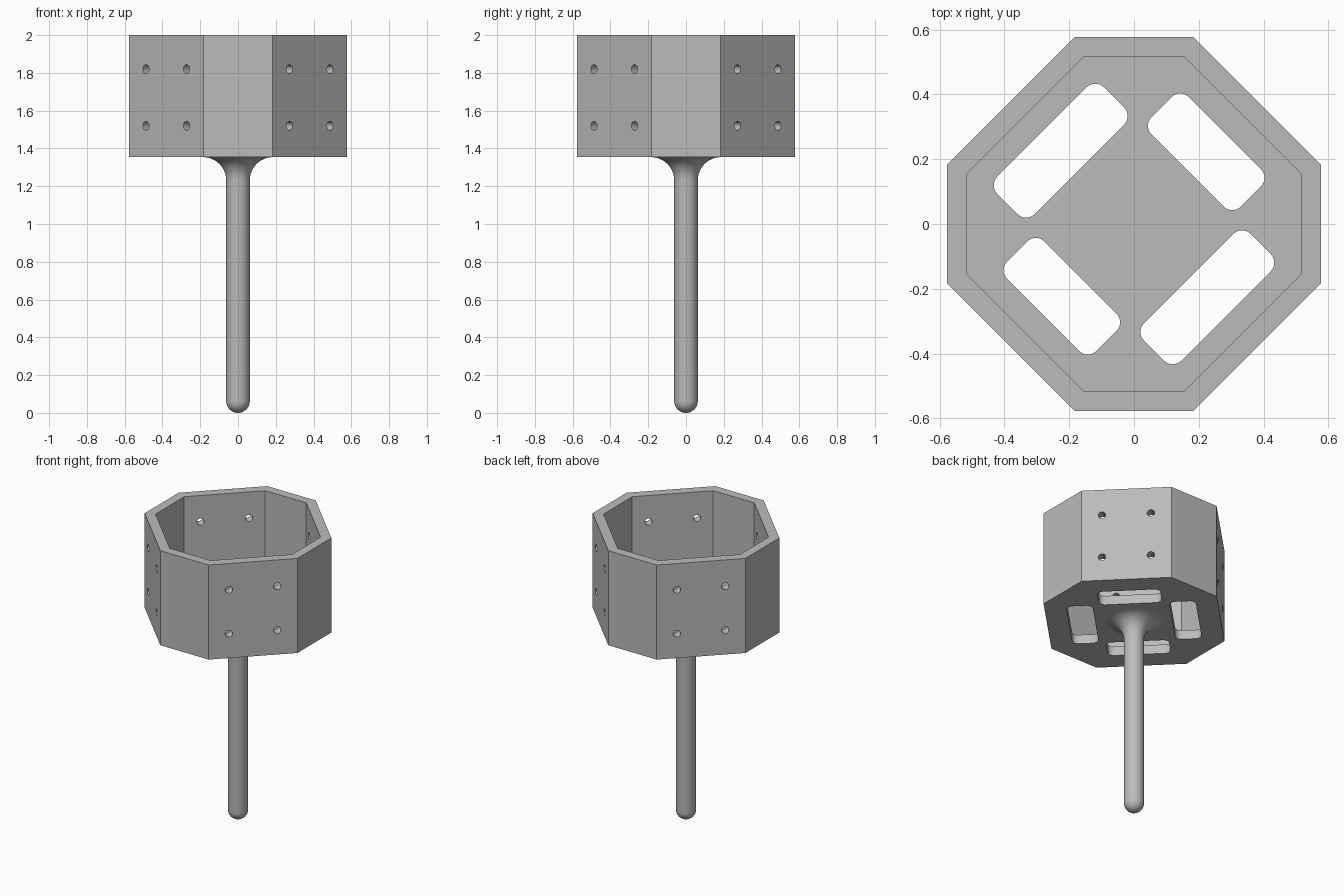
import bpy, bmesh
from math import sin, cos, pi, radians
from mathutils import Matrix

if "Cube" in bpy.data.objects:
    bpy.data.objects.remove(bpy.data.objects["Cube"], do_unlink=True)

grey = bpy.data.materials.new("plain grey")
grey.use_nodes = True
grey.diffuse_color = (0.5, 0.5, 0.5, 1)
grey.node_tree.nodes["Principled BSDF"].inputs["Base Color"].default_value = (0.5, 0.5, 0.5, 1)

BASE, TOP, FLOOR = 1.354, 2.0, 0.063
DIAG = 0.507                      # middle of the diagonal walls


def add_object(name, bm):
    bmesh.ops.recalc_face_normals(bm, faces=bm.faces)
    mesh = bpy.data.meshes.new(name)
    bm.to_mesh(mesh)
    bm.free()
    mesh.materials.append(grey)
    ob = bpy.data.objects.new(name, mesh)
    bpy.context.collection.objects.link(ob)
    return ob


def smooth(ob):
    bpy.ops.object.select_all(action='DESELECT')
    ob.select_set(True)
    bpy.context.view_layer.objects.active = ob
    bpy.ops.object.shade_smooth_by_angle(angle=radians(35))


def bridge(bm, a, b):
    for i in range(len(a)):
        j = (i + 1) % len(a)
        bm.faces.new((a[i], a[j], b[j], b[i]))


def octagon(bm, flat, corner, z):
    pts = []
    for k in range(4):
        c, s = round(cos(k * pi / 2)), round(sin(k * pi / 2))
        for x, y in ((flat, -corner), (flat, corner)):
            pts.append(bm.verts.new((c * x - s * y, s * x + c * y, z)))
    return pts


def rounded_slot(bm, length, width, r, matrix, depth=0.3, steps=8):
    """Closed prism with rounded corners, centred on the matrix origin."""
    rings = []
    for z in (-depth / 2, depth / 2):
        ring = []
        for q, (sx, sy) in enumerate(((1, 1), (-1, 1), (-1, -1), (1, -1))):
            for i in range(steps + 1):
                a = (q + i / steps) * pi / 2
                p = (sx * (length / 2 - r) + r * cos(a),
                     sy * (width / 2 - r) + r * sin(a), z)
                ring.append(bm.verts.new(p))
        rings.append(ring)
    bridge(bm, *rings)
    for ring in rings:
        bm.faces.new(ring)
    bmesh.ops.transform(bm, matrix=matrix, verts=rings[0] + rings[1])


# Octagonal cup: outer wall, rim, inner wall, floor
bm = bmesh.new()
rings = [octagon(bm, 0.577, 0.183, BASE), octagon(bm, 0.577, 0.183, TOP),
         octagon(bm, 0.515, 0.155, TOP), octagon(bm, 0.515, 0.155, BASE + FLOOR)]
for a, b in zip(rings, rings[1:]):
    bridge(bm, a, b)
bm.faces.new(rings[0])
bm.faces.new(rings[-1])
cup = add_object("octagonal_cup", bm)

# Cutters: four floor slots and four screw holes in each diagonal wall
bm = bmesh.new()
for k in range(4):
    turn = Matrix.Rotation(radians(45 + 90 * k), 4, 'Z')
    length, offset = ((0.39, 0.315), (0.465, 0.32))[k % 2]
    place = turn @ Matrix.Translation((offset, 0, BASE + FLOOR / 2))
    rounded_slot(bm, length, 0.163, 0.0375, place @ Matrix.Rotation(pi / 2, 4, 'Z'))
    for side in (-0.152, 0.152):
        for z in (1.52, 1.82):
            hole = turn @ Matrix.Translation((DIAG, side, z)) @ Matrix.Rotation(pi / 2, 4, 'Y')
            bmesh.ops.create_cone(bm, cap_ends=True, segments=24, radius1=0.0235,
                                  radius2=0.0235, depth=0.2, matrix=hole)
cutter = add_object("cutter", bm)
cutter.hide_render = True

cut = cup.modifiers.new("openings", 'BOOLEAN')
cut.operation, cut.solver, cut.object = 'DIFFERENCE', 'EXACT', cutter
bpy.context.view_layer.objects.active = cup
bpy.ops.object.modifier_apply(modifier=cut.name)
bpy.data.objects.remove(cutter, do_unlink=True)
smooth(cup)

# Stem: round tip, straight shaft, flared fillet under the cup
R, FLARE, STEPS, SEGMENTS = 0.0625, 0.122, 12, 48
profile = [(R * sin(i / STEPS * pi / 2), R - R * cos(i / STEPS * pi / 2))
           for i in range(1, STEPS + 1)]
profile += [(R + FLARE * (1 - cos(i / STEPS * pi / 2)),
             BASE - FLARE + FLARE * sin(i / STEPS * pi / 2)) for i in range(STEPS + 1)]
bm = bmesh.new()
rings = [[bm.verts.new((r * cos(2 * pi * i / SEGMENTS), r * sin(2 * pi * i / SEGMENTS), z))
          for i in range(SEGMENTS)] for r, z in profile]
for a, b in zip(rings, rings[1:]):
    bridge(bm, a, b)
tip = bm.verts.new((0, 0, 0))
for i in range(SEGMENTS):
    bm.faces.new((tip, rings[0][i], rings[0][(i + 1) % SEGMENTS]))
smooth(add_object("stem", bm))
